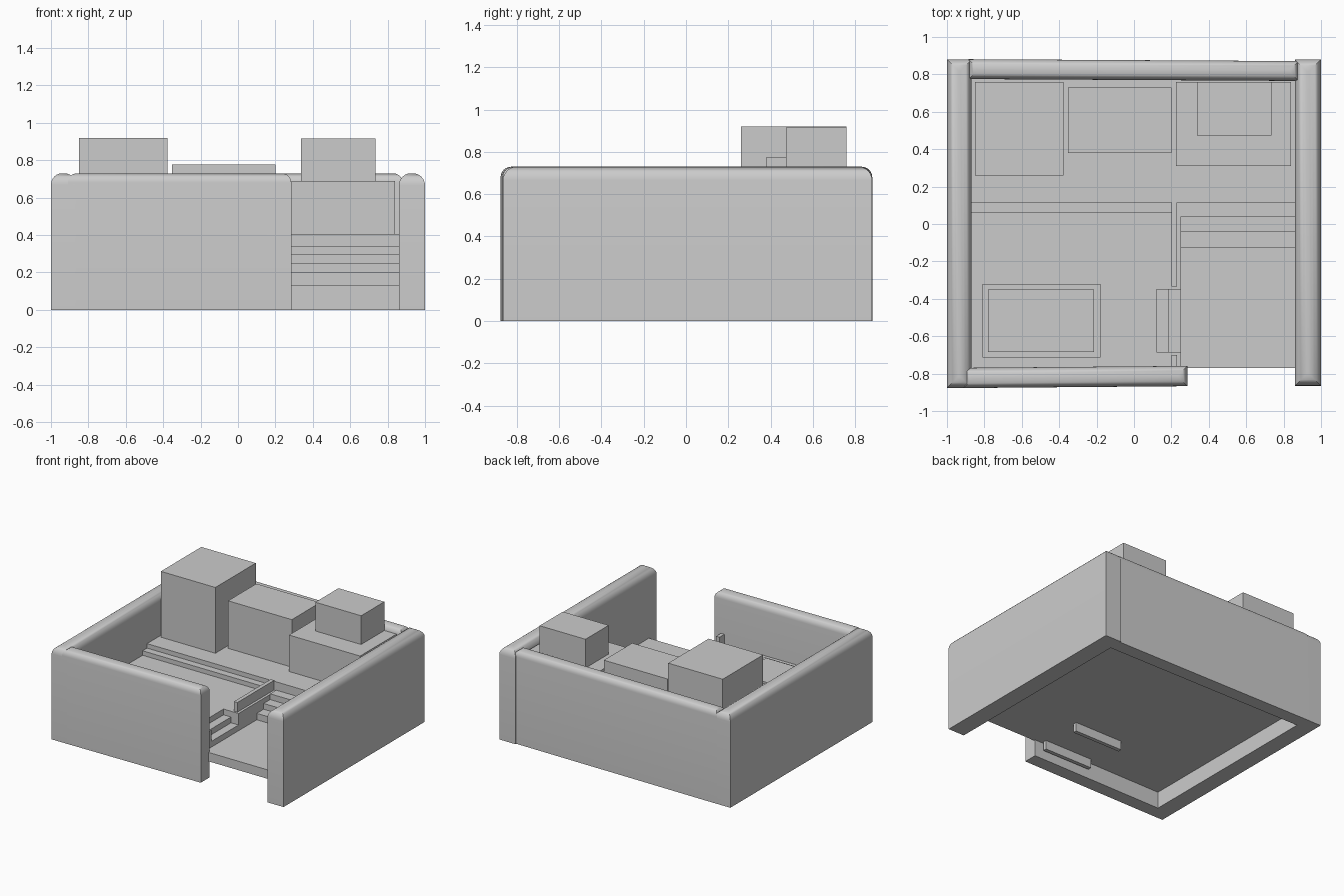
import bpy, bmesh
from math import radians

if "Cube" in bpy.data.objects:
    bpy.data.objects.remove(bpy.data.objects["Cube"])


def block(name, x0, x1, y0, y1, z0, z1, round_top=0.0, skew=0.0):
    """Axis-aligned box; round_top rolls over its upper edges, skew shifts y along x."""
    bm = bmesh.new()
    bmesh.ops.create_cube(bm, size=1)
    for v in bm.verts:
        v.co = ((x0 + x1) / 2 + v.co.x * (x1 - x0),
                (y0 + y1) / 2 + v.co.y * (y1 - y0) + v.co.x * skew,
                (z0 + z1) / 2 + v.co.z * (z1 - z0))
    if round_top:
        top = [e for e in bm.edges if all(v.co.z > z1 - 1e-5 for v in e.verts)]
        bmesh.ops.bevel(bm, geom=top, offset=round_top, segments=6,
                        profile=0.5, affect='EDGES')
    me = bpy.data.meshes.new(name)
    bm.to_mesh(me)
    bm.free()
    ob = bpy.data.objects.new(name, me)
    bpy.context.collection.objects.link(ob)
    if round_top:
        bpy.ops.object.select_all(action='DESELECT')
        ob.select_set(True)
        bpy.context.view_layer.objects.active = ob
        bpy.ops.object.shade_smooth_by_angle(angle=radians(35))
    return ob


UNDER, LOW, MID, HIGH = 0.13, 0.20, 0.335, 0.405
XL, XR, YF, YB = -0.87, 0.865, -0.77, 0.775   # inner room limits

# Walls with rolled tops; front and back run very slightly askew
block("left_wall", -1.0, -0.868, -0.877, 0.88, 0, 0.73, 0.06)
block("right_wall", 0.86, 1.0, -0.865, 0.88, 0, 0.73, 0.064)
block("back_wall", -0.885, 0.88, 0.77, 0.876, 0, 0.73, 0.05, -0.01)
block("front_wall", -0.91, 0.285, -0.872, -0.764, 0, 0.73, 0.05, 0.01)

# Floors on three levels
block("entry_floor", 0.25, XR, YF, 0.12, UNDER, LOW)
block("back_platform", XL, XR, 0.115, YB, UNDER, HIGH)
block("left_floor", XL, 0.12, YF, 0.115, UNDER, MID)
block("left_floor_rear_edge", 0.12, 0.25, -0.35, 0.115, UNDER, MID)
block("left_floor_front_edge", 0.12, 0.25, YF, -0.685, UNDER, MID)
block("platform_step", XL, 0.2, 0.06, 0.115, MID, 0.37)

# Steps from the entry up to the platform
for i, (y, z) in enumerate([(-0.125, 0.25), (-0.04, 0.295), (0.04, 0.34)]):
    block(f"entry_step_{i + 1}", 0.25, XR, y, 0.12, LOW, z)

# Side steps from the entry up to the left floor
for i, (xa, xb, z) in enumerate([(0.185, 0.25, 0.245), (0.12, 0.185, 0.29)]):
    block(f"side_step_{i + 1}", xa, xb, -0.685, -0.35, UNDER, z)

# Joists below the side steps
for i, y in enumerate((-0.38, -0.715)):
    block(f"joist_{i + 1}", -0.2, 0.22, y - 0.03, y, 0.06, UNDER)

# Low divider beside the steps
block("divider_rear", 0.2, 0.23, -0.335, 0.12, MID, 0.41)
block("divider_front", 0.2, 0.23, YF, -0.7, MID, 0.41)

# Rug in two layers
block("rug_border", -0.81, -0.18, -0.715, -0.32, MID, MID + 0.015)
block("rug_centre", -0.78, -0.215, -0.685, -0.35, MID, MID + 0.03)

# Furniture along the back wall
block("tall_cabinet", -0.85, -0.378, 0.26, 0.76, HIGH, 0.92)
block("middle_cabinet", -0.352, 0.2, 0.38, 0.73, HIGH, 0.777)
block("side_counter", 0.225, 0.84, 0.31, 0.76, HIGH, 0.69)
block("counter_box", 0.338, 0.735, 0.473, 0.76, 0.69, 0.915)
